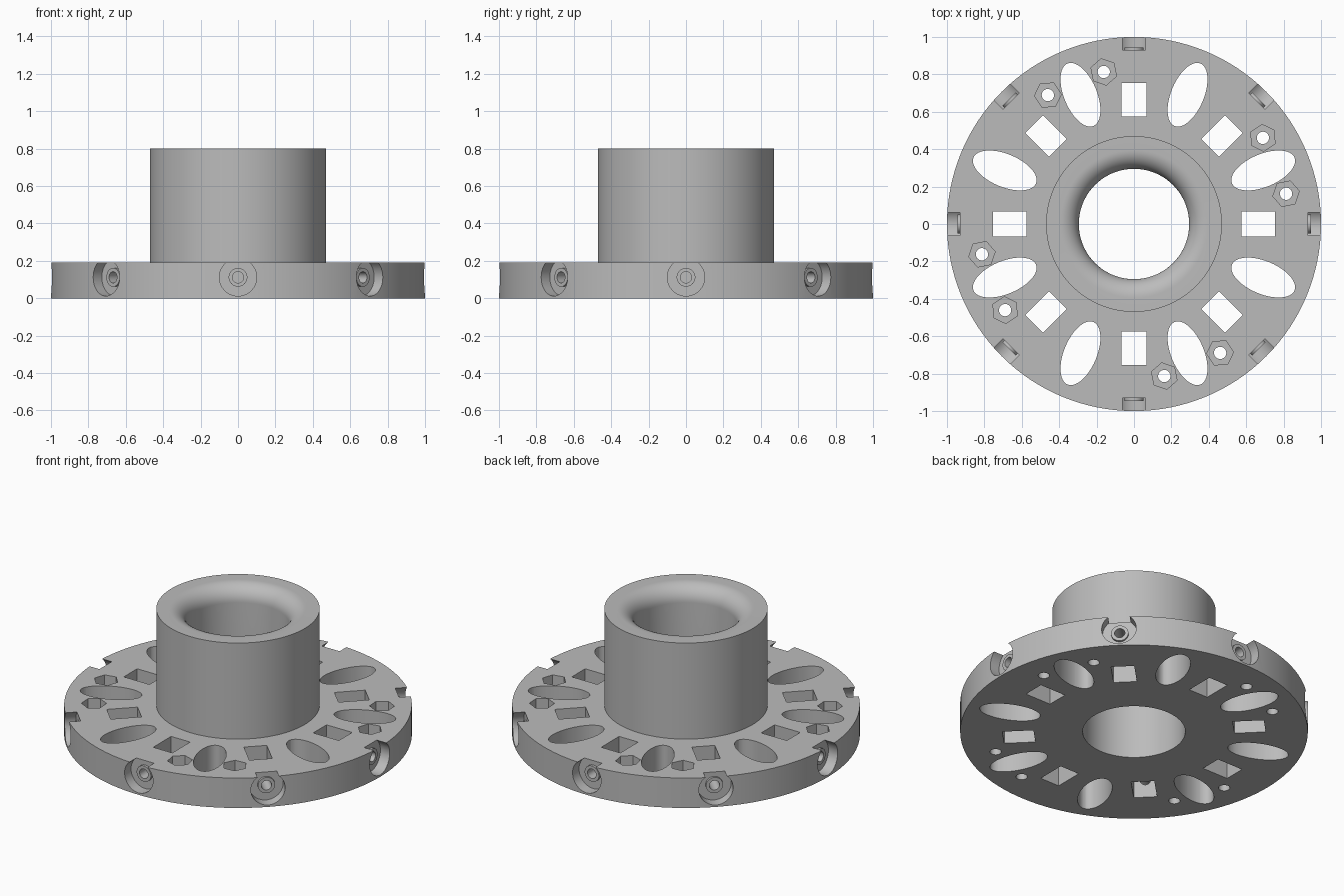
import bpy, bmesh
from math import pi, cos, sin, radians
from mathutils import Matrix, Vector

old = bpy.data.objects.get("Cube")
if old:
    bpy.data.objects.remove(old, do_unlink=True)

grey = bpy.data.materials.new("plain grey")
grey.use_nodes = True
grey.diffuse_color = (0.5, 0.5, 0.5, 1)
grey.node_tree.nodes["Principled BSDF"].inputs["Base Color"].default_value = grey.diffuse_color


def make_object(name, bm):
    bmesh.ops.recalc_face_normals(bm, faces=bm.faces)
    mesh = bpy.data.meshes.new(name)
    bm.to_mesh(mesh)
    bm.free()
    mesh.materials.append(grey)
    obj = bpy.data.objects.new(name, mesh)
    bpy.context.collection.objects.link(obj)
    return obj


def lathe(bm, profile, axis, steps, matrix=Matrix()):
    """Spin a closed outline around an axis, then place it."""
    verts = [bm.verts.new(p) for p in profile]
    edges = [bm.edges.new((v, verts[i - 1])) for i, v in enumerate(verts)]
    # An edge lying on the axis would only sweep out zero-area faces
    for e in edges[:]:
        if all((v.co.cross(Vector(axis))).length < 1e-6 for v in e.verts):
            edges.remove(e)
            bm.edges.remove(e)
    before = set(bm.verts) - set(verts)
    bmesh.ops.spin(bm, geom=verts + edges, cent=(0, 0, 0), axis=axis,
                   angle=2 * pi, steps=steps, use_duplicate=False)
    new = [v for v in bm.verts if v not in before]
    bmesh.ops.remove_doubles(bm, verts=new, dist=1e-5)
    new = [v for v in bm.verts if v not in before]
    bmesh.ops.transform(bm, matrix=matrix, verts=new)


def prism(bm, outline, z0, z1, matrix):
    """Upright prism from a flat outline."""
    low = [bm.verts.new(matrix @ Vector((x, y, z0))) for x, y in outline]
    high = [bm.verts.new(matrix @ Vector((x, y, z1))) for x, y in outline]
    bm.faces.new(low)
    bm.faces.new(high)
    for i in range(len(low)):
        bm.faces.new((low[i - 1], low[i], high[i], high[i - 1]))


def ellipse(a, b, n):
    return [(a * cos(2 * pi * i / n), b * sin(2 * pi * i / n)) for i in range(n)]


def polar(angle, radius, z=0):
    return Matrix.Rotation(radians(angle), 4, 'Z') @ Matrix.Translation((radius, 0, z))


# Flange with hub, bore and rounded bore mouth
BORE, HUB, TOP, DECK, ROUND = 0.295, 0.47, 0.8, 0.19, 0.1
outline = [(BORE, 0), (1, 0), (1, DECK), (HUB, DECK), (HUB, TOP)]
for i in range(13):
    t = pi / 2 * (1 - i / 12)
    outline.append((BORE + ROUND - ROUND * cos(t), TOP - ROUND + ROUND * sin(t)))
bm = bmesh.new()
lathe(bm, [(r, 0, z) for r, z in outline], (0, 0, 1), 128)
body = make_object("flanged_hub", bm)


# Cutters, grouped so that shapes in one group never overlap
def prism_cutter(name, shape, angles, radius, z0, z1):
    bm = bmesh.new()
    for a in angles:
        prism(bm, shape, z0, z1, polar(a, radius))
    return make_object(name, bm)


eighths = [45 * i for i in range(8)]
bolts = [90 * i + a for i in range(4) for a in (11.25, 33.75)]
window = [(-0.09, -0.067), (0.09, -0.067), (0.09, 0.067), (-0.09, 0.067)]
cutters = [
    prism_cutter("oval_slots", ellipse(0.181, 0.088, 48),
                 [a + 22.5 for a in eighths], 0.748, -0.1, 0.3),
    prism_cutter("square_windows", window, eighths, 0.665, -0.1, 0.3),
    prism_cutter("bolt_holes", ellipse(0.033, 0.033, 24), bolts, 0.829, -0.1, 0.3),
    prism_cutter("nut_pockets", ellipse(0.072, 0.072, 6), bolts, 0.829, 0.1, 0.3),
]

# Rim counterbores with a small raised collar and a hole into the window
bm = bmesh.new()
rim = [(0.7, 0), (0.7, 0.03), (0.945, 0.03), (0.945, 0.05),
       (0.93, 0.05), (0.93, 0.1), (1.1, 0.1), (1.1, 0)]
for a in eighths:
    lathe(bm, [(x, 0, r) for x, r in rim], (1, 0, 0), 40, polar(a, 0, 0.112))
cutters.append(make_object("rim_counterbores", bm))

bpy.context.view_layer.objects.active = body
for cutter in cutters:
    cutter.hide_render = True
    mod = body.modifiers.new(cutter.name, 'BOOLEAN')
    mod.operation = 'DIFFERENCE'
    mod.solver = 'EXACT'
    mod.object = cutter
    bpy.ops.object.modifier_apply(modifier=mod.name)
    bpy.data.objects.remove(cutter, do_unlink=True)

# Smooth the round walls, keep the edges crisp
bpy.ops.object.select_all(action='DESELECT')
body.select_set(True)
bpy.context.view_layer.objects.active = body
bpy.ops.object.shade_smooth_by_angle(angle=radians(30))
